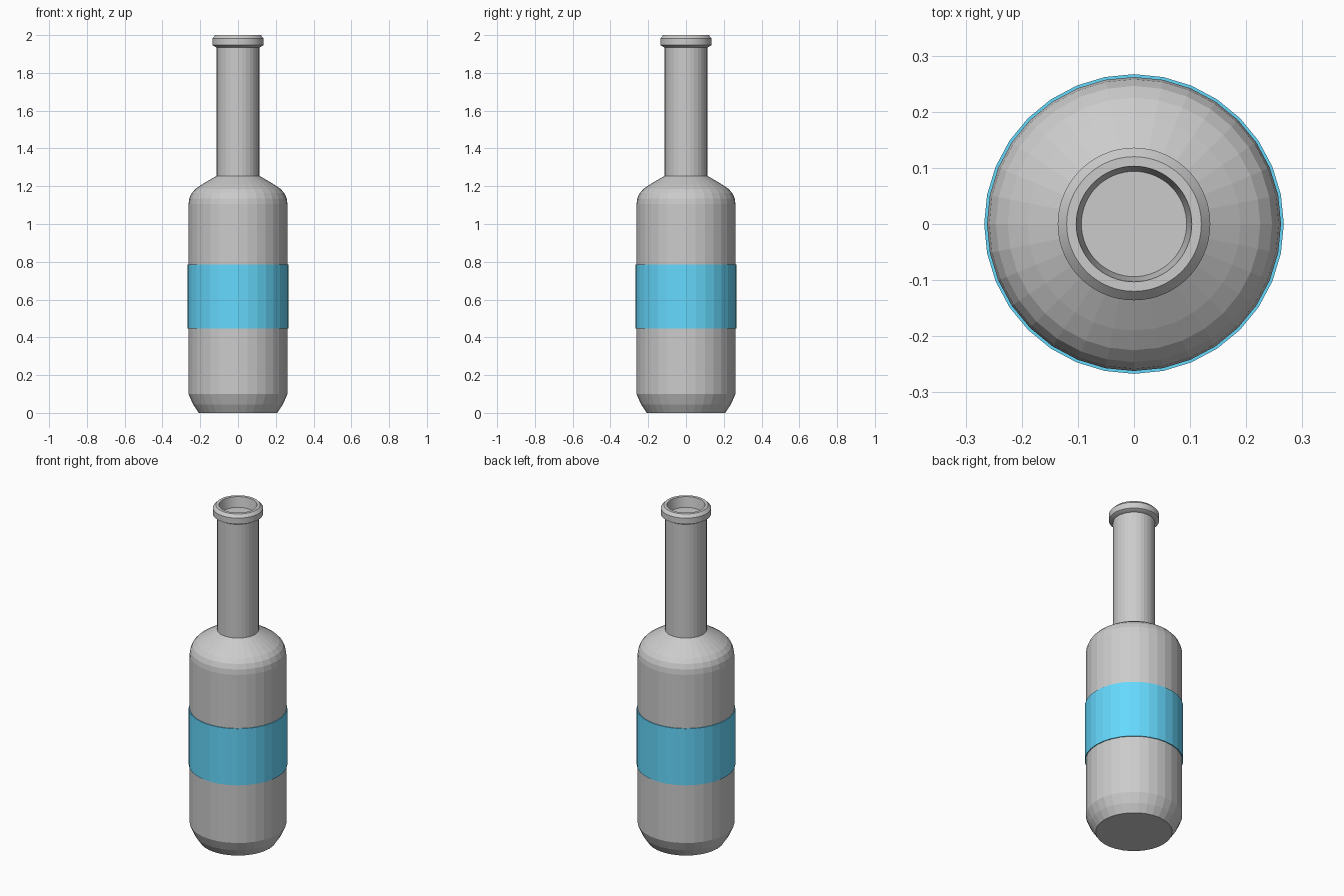
import bpy
import bmesh
from math import cos, sin, pi

if "Cube" in bpy.data.objects:
    bpy.data.objects.remove(bpy.data.objects["Cube"])


def lathe(name, profile, sides, closed=False, smooth=False):
    """Revolve (radius, z) points around z; open profiles are capped at both ends."""
    bm = bmesh.new()
    rings = [[bm.verts.new((r * cos(2 * pi * i / sides), r * sin(2 * pi * i / sides), z))
              for i in range(sides)] for r, z in profile]
    pairs = list(zip(rings, rings[1:]))
    if closed:
        pairs.append((rings[-1], rings[0]))
    for a, b in pairs:
        for i in range(sides):
            j = (i + 1) % sides
            bm.faces.new((a[i], a[j], b[j], b[i]))
    if not closed:
        bm.faces.new(rings[0][::-1])
        bm.faces.new(rings[-1])
    bmesh.ops.recalc_face_normals(bm, faces=bm.faces)
    mesh = bpy.data.meshes.new(name)
    bm.to_mesh(mesh)
    bm.free()
    obj = bpy.data.objects.new(name, mesh)
    bpy.context.collection.objects.link(obj)
    if smooth:
        bpy.ops.object.select_all(action='DESELECT')
        obj.select_set(True)
        bpy.context.view_layer.objects.active = obj
        bpy.ops.object.shade_smooth_by_angle(angle=pi / 6)
    return obj


# Body with tapered foot and rounded shoulder
lathe("bottle_body", [(0.208, 0), (0.238, 0.045), (0.262, 0.10), (0.262, 1.105),
                      (0.258, 1.135), (0.246, 1.163), (0.225, 1.186),
                      (0.19, 1.21), (0.113, 1.255)], 32)

# Neck, closed just below the mouth
lathe("bottle_neck", [(0.113, 1.24), (0.113, 1.94)], 32)

# Raised lip ring around the mouth
lathe("mouth_lip", [(0.093, 1.935), (0.115, 1.935), (0.136, 1.947), (0.136, 1.983),
                    (0.12, 2.0), (0.103, 2.0)], 64, closed=True, smooth=True)

# Coloured label band
label = lathe("label_band", [(0.26, 0.447), (0.267, 0.447), (0.267, 0.785),
                             (0.26, 0.785)], 32, closed=True)
blue = bpy.data.materials.new("label_blue")
blue.diffuse_color = (0.13, 0.69, 0.98, 1)
blue.use_nodes = True
blue.node_tree.nodes["Principled BSDF"].inputs["Base Color"].default_value = blue.diffuse_color
label.data.materials.append(blue)
